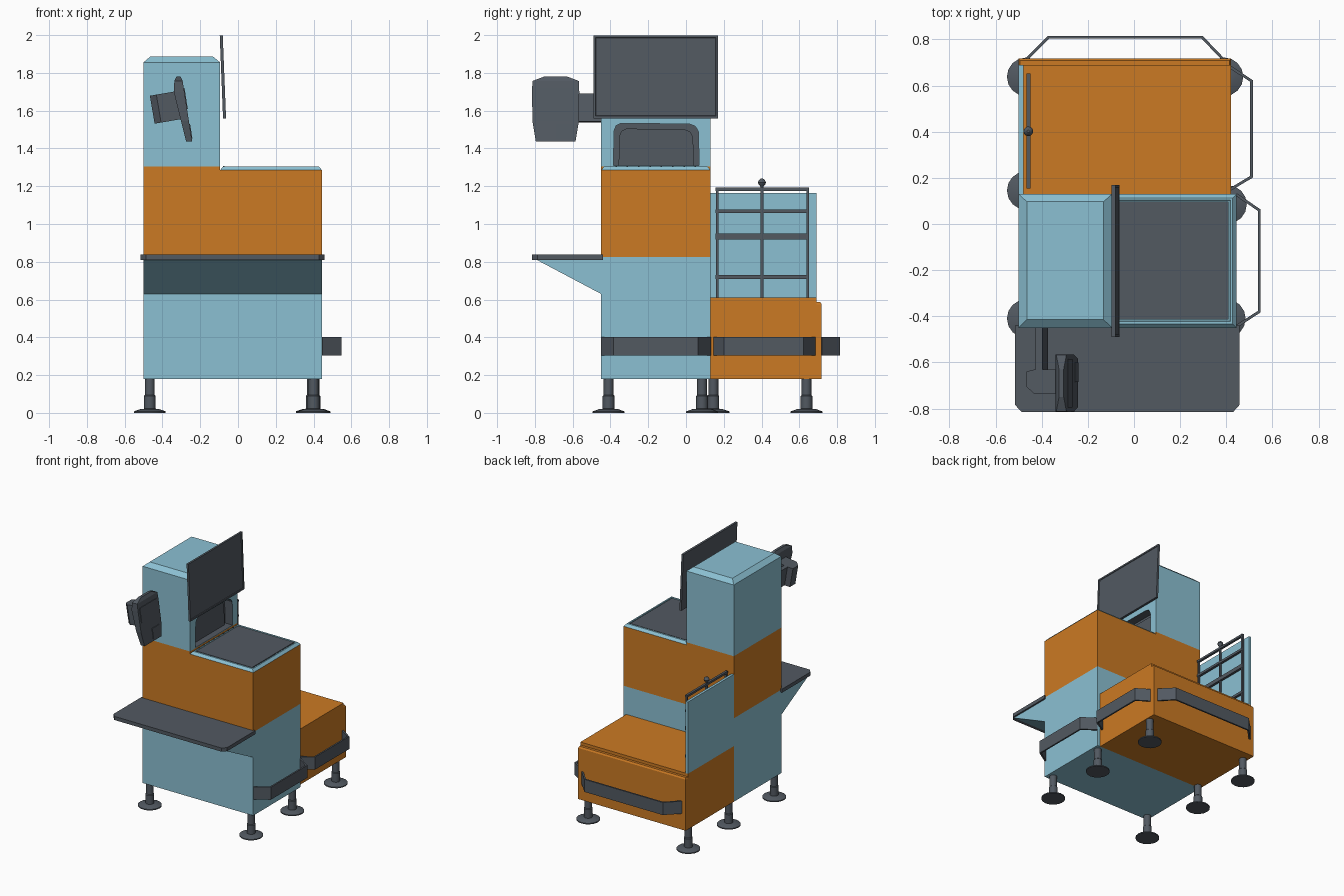
import bpy, bmesh, math
from mathutils import Vector

if "Cube" in bpy.data.objects:
    bpy.data.objects.remove(bpy.data.objects["Cube"])


def material(name, rgb):
    m = bpy.data.materials.new(name)
    m.diffuse_color = (*rgb, 1)
    m.use_nodes = True
    m.node_tree.nodes["Principled BSDF"].inputs["Base Color"].default_value = m.diffuse_color
    return m


BLUE = material("light_blue", (0.26, 0.53, 0.65))
ORANGE = material("orange", (0.60, 0.195, 0.017))
DARK = material("dark_grey", (0.084, 0.100, 0.120))


def make(name, verts, faces, mat):
    me = bpy.data.meshes.new(name)
    me.from_pydata([tuple(v) for v in verts], [], faces)
    bm = bmesh.new()
    bm.from_mesh(me)
    bmesh.ops.recalc_face_normals(bm, faces=bm.faces)
    bm.to_mesh(me)
    bm.free()
    me.materials.append(mat)
    ob = bpy.data.objects.new(name, me)
    bpy.context.collection.objects.link(ob)
    return ob


def prism(name, pts, axis, a, b, mat):
    """Extrude a 2D outline along x (yz points), y (xz points) or z (xy points)."""
    def at(p, t):
        q = list(p)
        q.insert("xyz".index(axis), t)
        return q
    n = len(pts)
    verts = [at(p, a) for p in pts] + [at(p, b) for p in pts]
    faces = [list(range(n)), list(range(n, 2 * n))]
    faces += [[i, (i + 1) % n, n + (i + 1) % n, n + i] for i in range(n)]
    return make(name, verts, faces, mat)


def loft(name, sections, mat):
    """Stack rectangles given as (x0, x1, y0, y1, z)."""
    verts, faces = [], [[0, 1, 2, 3]]
    for x0, x1, y0, y1, z in sections:
        verts += [(x0, y0, z), (x1, y0, z), (x1, y1, z), (x0, y1, z)]
    for s in range(len(sections) - 1):
        k = 4 * s
        faces += [[k + i, k + (i + 1) % 4, k + 4 + (i + 1) % 4, k + 4 + i] for i in range(4)]
    k = 4 * (len(sections) - 1)
    faces.append([k, k + 1, k + 2, k + 3])
    return make(name, verts, faces, mat)


def box(name, x0, x1, y0, y1, z0, z1, mat):
    return loft(name, [(x0, x1, y0, y1, z0), (x0, x1, y0, y1, z1)], mat)


def lathe(name, profile, centre, mat, n=16):
    cx, cy = centre
    verts, faces = [], []
    for r, z in profile:
        verts += [(cx + r * math.cos(2 * math.pi * i / n), cy + r * math.sin(2 * math.pi * i / n), z)
                  for i in range(n)]
    for s in range(len(profile) - 1):
        faces += [[s * n + i, s * n + (i + 1) % n, (s + 1) * n + (i + 1) % n, (s + 1) * n + i]
                  for i in range(n)]
    faces += [list(range(n)), list(range(len(verts) - n, len(verts)))]
    ob = make(name, verts, faces, mat)
    bpy.ops.object.select_all(action='DESELECT')
    ob.select_set(True)
    bpy.context.view_layer.objects.active = ob
    bpy.ops.object.shade_smooth_by_angle(angle=math.radians(35))
    return ob


# Main cabinet: lower body with full-width wedge under the shelf, then orange band
prism("lower_cabinet", [(-.45, .18), (.13, .18), (.13, .825), (-.45, .825), (-.45, .81),
                        (-.79, .81), (-.45, .63)], "x", -.5, .445, BLUE)
prism("upper_band", [(-.5, .825), (.445, .825), (.445, 1.285), (-.095, 1.285),
                     (-.095, 1.305), (-.5, 1.305)], "y", -.45, .13, ORANGE)
prism("shelf", [(-.515, -.44), (-.515, -.785), (-.488, -.815), (.43, -.815),
                (.457, -.785), (.457, -.44)], "z", .81, .838, DARK)

# Counter top: chamfered blue rim with a dark plate set in
loft("counter_rim", [(-.095, .445, -.45, .13, 1.285), (-.08, .428, -.433, .113, 1.304),
                     (-.07, .418, -.423, .103, 1.304), (-.068, .416, -.421, .101, 1.296)], BLUE)
box("counter_plate", -.066, .41, -.415, .097, 1.296, 1.303, DARK)
for i in range(8):
    y = -.37 + i * .06
    box("counter_stud", -.079, -.071, y - .004, y + .004, 1.303, 1.308, DARK)

# Column with chamfered top and a dark arched recess
column = loft("column", [(-.5, -.095, -.45, .13, 1.305), (-.5, -.095, -.45, .13, 1.856),
                         (-.465, -.132, -.415, .097, 1.886)], BLUE)
column.data.materials.append(DARK)


def arch(inset):
    l, r, t = -.385 + inset, .07 - inset, 1.535 - inset
    return [(l, 1.31), (l + .005, t - .04), (l + .015, t - .015), (l + .04, t - .002),
            (r - .05, t - .006), (r - .02, t - .018), (r - .005, t - .045), (r, 1.31)]


cutter = prism("recess_cutter", arch(0), "x", -.16, -.05, DARK)
cutter.hide_render = True
mod = column.modifiers.new("recess", 'BOOLEAN')
mod.operation, mod.solver, mod.object = 'DIFFERENCE', 'EXACT', cutter
bpy.ops.object.select_all(action='DESELECT')
bpy.context.view_layer.objects.active = column
column.select_set(True)
bpy.ops.object.modifier_apply(modifier="recess")
bpy.data.objects.remove(cutter)
for f in column.data.polygons:
    c = f.center
    inside = -.17 < c.x < -.096 and -.39 < c.y < .075 and 1.308 < c.z < 1.54
    f.material_index = 1 if inside else 0
prism("recess_panel", arch(.028), "x", -.165, -.145, DARK)

# Large display, leaning slightly, with a shallow rim around the screen
screen = loft("display", [(-.33, .33, -.22, .22, -.008), (-.33, .33, -.22, .22, .008),
                          (-.318, .318, -.208, .208, .008), (-.316, .316, -.206, .206, .004)], DARK)
for v in screen.data.vertices:
    a, b, d = v.co
    v.co = Vector((d, a, b))
screen.location = (-.08, -.16, 1.779)
screen.rotation_euler = (0, -.04, 0)

# Payment terminal: bent arm block, tapered head, screen and slot plates
arm = prism("terminal_arm", [(-.025, .24), (-.025, .055), (-.065, .045), (-.065, -.02), (-.03, -.052),
                             (.075, -.052), (.075, .055), (.005, .055), (.005, .24)],
            "z", -.075, .075, DARK)
arm.location = (-.39, -.685, 1.616)
arm.rotation_euler = (0, -.17, 0)
MID = -.69
loft("terminal_head", [(a, b, MID - h, MID + h, z) for z, a, b, h in (
    (1.437, -.275, -.243, .105), (1.545, -.302, -.260, .123), (1.70, -.340, -.284, .125),
    (1.757, -.337, -.293, .123), (1.781, -.325, -.305, .06))], DARK)


def head_plate(name, y0, y1, z0, z1):
    def fx(z):
        return -.243 - (z - 1.437) * .156
    prism(name, [(fx(z0) - .004, z0), (fx(z0) + .004, z0), (fx(z1) + .004, z1), (fx(z1) - .004, z1)],
          "y", y0, y1, DARK)


head_plate("terminal_screen", -.795, -.585, 1.61, 1.72)
head_plate("terminal_slot", -.685, -.60, 1.452, 1.53)

# Rear unit with door slab and blue side panel
box("rear_unit", -.5, .42, .13, .69, .18, .61, ORANGE)
loft("rear_door", [(-.5, .42, .688, .718, .18), (-.5, .42, .688, .718, .575),
                   (-.495, .415, .688, .710, .587)], ORANGE)
box("side_panel", -.5, -.48, .13, .69, .61, 1.165, BLUE)

# Bag rack
for y in (.165, .402, .645):
    box("rack_post", -.465, -.451, y - .007, y + .007, .61, 1.19, DARK)
for z, h in ((.72, .010), (.934, .015), (1.068, .009), (1.184, .008)):
    box("rack_rail", -.467, -.449, .155, .652, z - h, z + h, DARK)
lathe("rack_knob", [(.006, 1.19), (.010, 1.203), (.018, 1.21), (.021, 1.22), (.016, 1.233), (.006, 1.24)],
      (-.458, .402), DARK, 12)


# Bumper bars: thin strips bent around the sides
def bumper(name, path):
    n = len(path)
    verts = [(x, y, z) for z in (.305, .402) for x, y in path]
    ob = make(name, verts, [[i, i + 1, n + i + 1, n + i] for i in range(n - 1)], DARK)
    s = ob.modifiers.new("thickness", 'SOLIDIFY')
    s.thickness, s.offset, s.use_even_offset = .012, 0, True


bumper("bumper_cabinet", [(.443, .128), (.543, .06), (.543, -.38), (.443, -.445)])
bumper("bumper_unit", [(.418, .68), (.51, .62), (.51, .205), (.418, .15)])
bumper("bumper_rear", [(-.465, .716), (-.37, .81), (.295, .81), (.385, .716)])

# Levelling feet
for x, y in ((-.467, -.41), (.40, -.41), (-.467, .145), (.405, .085), (-.467, .638), (.39, .638)):
    lathe("foot", [(.084, 0), (.084, .008), (.05, .020), (.031, .022), (.031, .09), (.026, .095), (.026, .185)],
          (x, y), DARK)
